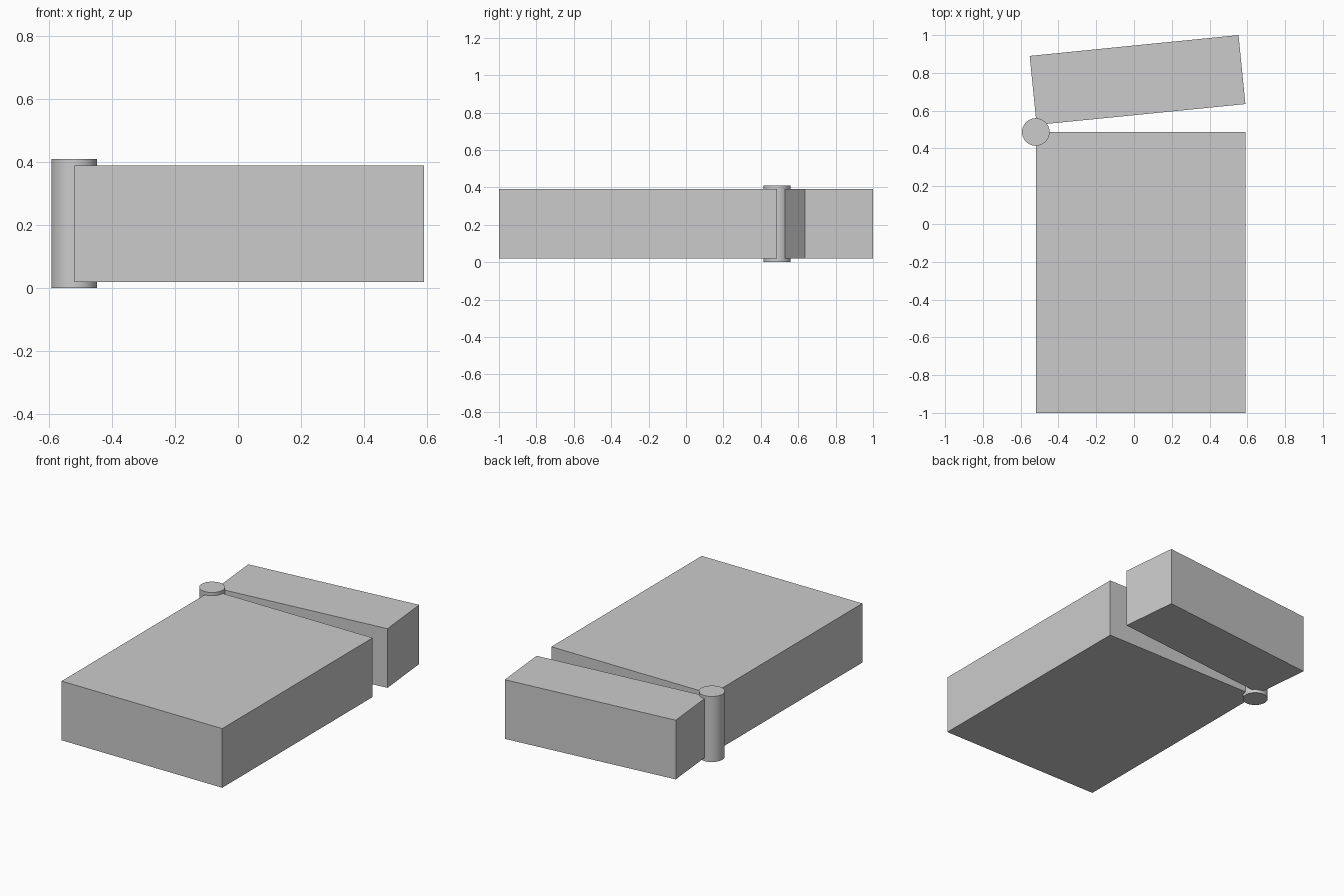
import bpy
from math import radians
from mathutils import Matrix, Vector

if "Cube" in bpy.data.objects:
    bpy.data.objects.remove(bpy.data.objects["Cube"])

HINGE = Vector((-0.52, 0.487, 0))


def box(name, lo, hi):
    """Box between two corners, expressed relative to the object origin."""
    lo, hi = Vector(lo), Vector(hi)
    bpy.ops.mesh.primitive_cube_add(size=1)
    ob = bpy.context.object
    ob.name = name
    ob.data.transform(Matrix.Translation((lo + hi) / 2) @ Matrix.Diagonal((*(hi - lo), 1)))
    return ob


# main case
box("case_body", (-0.52, -1, 0.02), (0.591, 0.487, 0.39))

# lid, swung open about the hinge axis
lid = box("lid", (0.008, 0.037, 0.02), (1.119, 0.404, 0.39))
lid.location = HINGE
lid.rotation_euler.z = radians(5.7)

# hinge pin
bpy.ops.mesh.primitive_cylinder_add(vertices=64, radius=0.073, depth=0.41,
                                    location=HINGE + Vector((0, 0, 0.205)))
pin = bpy.context.object
pin.name = "hinge_pin"
bpy.ops.object.shade_smooth_by_angle(angle=radians(30))
